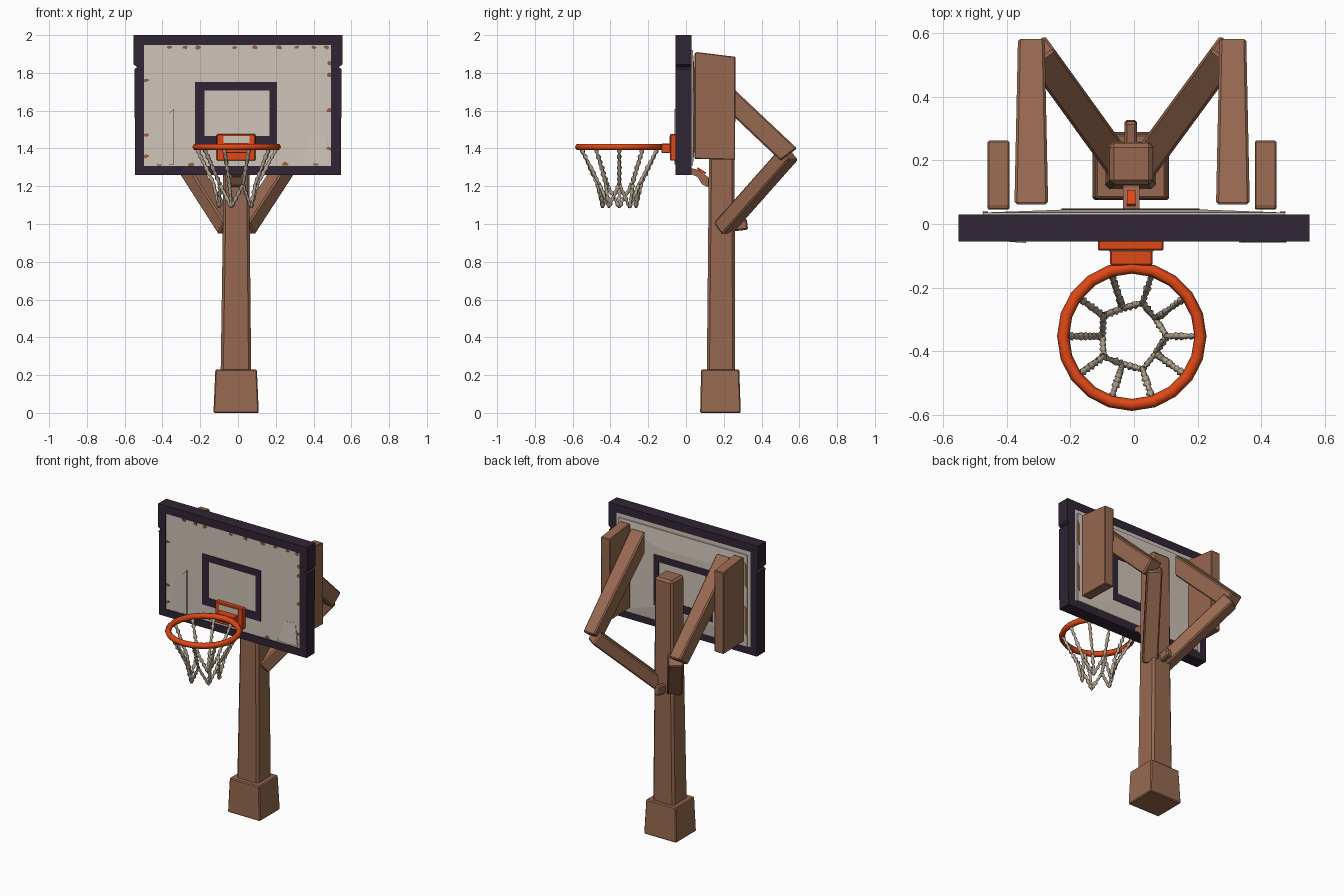
import bpy, bmesh, math, random
from mathutils import Vector

if "Cube" in bpy.data.objects:
    bpy.data.objects.remove(bpy.data.objects["Cube"])
random.seed(4)


def material(name, rgb):
    m = bpy.data.materials.new(name)
    m.diffuse_color = (*rgb, 1)
    m.use_nodes = True
    m.node_tree.nodes["Principled BSDF"].inputs["Base Color"].default_value = m.diffuse_color
    return m


BROWN = material("brown_steel", (0.31, 0.14, 0.08))
PURPLE = material("dark_purple", (0.03, 0.018, 0.035))
CREAM = material("cream_board", (0.62, 0.55, 0.48))
ORANGE = material("orange_rim", (0.74, 0.065, 0.008))
ROPE = material("tan_rope", (0.46, 0.38, 0.29))
RUST = material("rust_chip", (0.30, 0.11, 0.045))


def skin(name, loops, mat, closed=False, smooth=False, bevel=0):
    """Bridge equal-length loops of points, capping the ends unless closed."""
    bm = bmesh.new()
    rings = [[bm.verts.new(p) for p in lp] for lp in loops]
    n = len(rings[0])
    pairs = list(zip(rings, rings[1:])) + ([(rings[-1], rings[0])] if closed else [])
    for a, b in pairs:
        for i in range(n):
            j = (i + 1) % n
            bm.faces.new((a[i], a[j], b[j], b[i]))
    if not closed:
        bm.faces.new(rings[0])
        bm.faces.new(rings[-1])
    bmesh.ops.recalc_face_normals(bm, faces=bm.faces)
    for f in bm.faces:
        f.smooth = smooth
    me = bpy.data.meshes.new(name)
    bm.to_mesh(me)
    bm.free()
    ob = bpy.data.objects.new(name, me)
    bpy.context.collection.objects.link(ob)
    me.materials.append(mat)
    if bevel:
        md = ob.modifiers.new("bevel", 'BEVEL')
        md.width, md.segments = bevel, 1
    return ob


def rect(x0, x1, y0, y1, z):
    return [(x0, y0, z), (x1, y0, z), (x1, y1, z), (x0, y1, z)]


def box(name, x0, x1, y0, y1, z0, z1, mat, bevel=0):
    return skin(name, [rect(x0, x1, y0, y1, z0), rect(x0, x1, y0, y1, z1)], mat, bevel=bevel)


def side_prism(name, yz, x0, x1, mat, bevel=0):
    return skin(name, [[(x, y, z) for y, z in yz] for x in (x0, x1)], mat, bevel=bevel)


def front_prism(name, xz, y0, y1, mat):
    return skin(name, [[(x, y, z) for x, z in xz] for y in (y0, y1)], mat)


def beam(name, p, q, w, h, mat, bevel=0):
    p, q = Vector(p), Vector(q)
    d = (q - p).normalized()
    u = d.cross(Vector((0, 0, 1))).normalized()
    v = u.cross(d)
    return skin(name, [[c + u * a * w / 2 + v * b * h / 2 for a, b in
                ((-1, -1), (1, -1), (1, 1), (-1, 1))] for c in (p, q)], mat, bevel=bevel)


def rope(name, pts, r):
    """Knobbly five-sided cord along a polyline."""
    loops = []
    pts = [Vector(p) for p in pts]
    for k, (a, b) in enumerate(zip(pts, pts[1:])):
        d = (b - a).normalized()
        u = d.cross(Vector((0.3, 0.2, 0.9))).normalized()
        v = d.cross(u)
        n = max(3, int((b - a).length / 0.016))
        for i in range(0 if k == 0 else 1, n + 1):
            rad = r * (1.3 if i % 2 else 0.7) * random.uniform(0.85, 1.2)
            c = a.lerp(b, i / n)
            loops.append([c + (u * math.cos(t) + v * math.sin(t)) * rad
                          for t in (2 * math.pi * s / 5 for s in range(5))])
    return skin(name, loops, ROPE, smooth=True)


# --- Post and foot
skin("foot", [rect(-.13, .11, .075, .29, 0), rect(-.12, .10, .08, .282, .23)], BROWN, bevel=.006)
skin("post", [rect(-.092, .07, .11, .26, .2), rect(-.08, .062, .118, .258, 1.0),
              rect(-.077, .06, .125, .255, 1.72)], BROWN, bevel=.014)

# --- Folding support arms and side plates
for s, tag in ((1, "right"), (-1, "left")):
    cx = s * .317 - .006
    skin("upper_arm_" + tag, [
        [(cx - w, y, z0), (cx + w, y, z0), (cx + w, y2, z1), (cx - w, y2, z1)]
        for w, y, z0, y2, z1 in ((.053, .062, 1.75, .062, 1.895),
                                 (.042, .50, 1.335, .588, 1.40))], BROWN, bevel=.008)
    beam("lower_arm_" + tag, (s * .30 - .005, .545, 1.37), (s * .045 - .007, .195, .975),
         .095, .085, BROWN, bevel=.008)
    px = s * .42 - .006
    side_prism("side_plate_" + tag, [(.045, 1.345), (.26, 1.34), (.262, 1.885), (.06, 1.91),
                                     (.045, 1.905)], px - .034, px + .034, BROWN, bevel=.004)

# --- Bolt behind the post and bracket under the board
beam("rear_bolt", (-.01, .24, .99), (-.01, .325, 1.0), .04, .06, BROWN, bevel=.008)
side_prism("lower_bracket", [(.03, 1.262), (.06, 1.25), (.085, 1.21), (.115, 1.195),
                             (.13, 1.22), (.115, 1.25), (.07, 1.285), (.03, 1.295)],
           -.035, .018, BROWN)
beam("bracket_pad", (-.009, .06, 1.296), (-.009, .105, 1.268), .026, .01, ORANGE)

# --- Board frame with a small notch on each side
outer = [(-.545, 1.26), (.545, 1.26), (.548, 1.82), (.535, 1.83), (.552, 1.845),
         (.552, 2.0), (-.552, 2.0), (-.552, 1.845), (-.535, 1.83), (-.548, 1.82)]
inner = [(max(-.497, min(.493, x)), max(1.308, min(1.947, z))) for x, z in outer]
skin("board_frame", [[(x, y, z) for x, z in lp] for lp, y in
     ((outer, -.055), (outer, .03), (inner, .03), (inner, -.055))], PURPLE, closed=True)

# --- Cream board, with a shallow raised back
box("board_panel", -.5, .5, -.05, .028, 1.3, 1.95, CREAM)
skin("board_back", [
    [(-.475, .026, 1.31), (.475, .026, 1.31), (.475, .026, 1.92), (-.475, .026, 1.92)],
    [(-.475, .036, 1.31), (.475, .036, 1.31), (.475, .036, 1.92), (-.475, .036, 1.92)],
    [(-.2, .046, 1.4), (.2, .046, 1.4), (.2, .046, 1.8), (-.2, .046, 1.8)]], CREAM)

# --- Cracked, lifted pieces of the board surface
for name, a, b, c, d in (
        ("left_crack", (-.44, 1.50), (-.34, 1.61), (-.34, 1.315), (-.45, 1.315)),
        ("right_crack", (.33, 1.32), (.38, 1.46), (.46, 1.47), (.48, 1.32))):
    lift = (-.051, -.060) if name == "left_crack" else (-.058, -.051)
    pts = [(a, lift[0]), (b, lift[1]), (c, lift[1]), (d, lift[0])]
    skin(name, [[(x, -.048, z) for (x, z), y in pts], [(x, y, z) for (x, z), y in pts]], CREAM)


# --- Target square, painted on front and back
def target(name, y0, y1):
    o = [(-.228, 1.412), (.206, 1.412), (.206, 1.752), (-.228, 1.752)]
    i = [(-.178, 1.465), (.168, 1.465), (.168, 1.708), (-.178, 1.708)]
    skin(name, [[(x, y, z) for x, z in lp] for lp, y in
         ((o, y0), (o, y1), (i, y1), (i, y0))], PURPLE, closed=True)


target("target_front", -.054, -.048)
target("target_back", .04, .049)

# --- Rust chips round the edge of the board
spots = [(x, 1.935) for x in (-.36, -.28, -.21, -.02, .09, .22, .31, .40, .47)]
spots += [(x, 1.315) for x in (-.42, -.25, .25, .41)]
spots += [(-.487, z) for z in (1.76, 1.47, 1.36)] + [(.483, z) for z in (1.85, 1.79, 1.6, 1.4)]
for k, (x, z) in enumerate(spots):
    ring = [(x + math.cos(t) * random.uniform(.009, .02), z + math.sin(t) * random.uniform(.006, .015))
            for t in (math.tau * i / 7 for i in range(7))]
    front_prism(f"rust_chip_{k}", ring, -.053, -.048, RUST)
for s in (-1, 1):
    for z, h in ((1.38, .2), (1.70, .17)):
        x = s * .468
        front_prism("back_rust_strip", [(x - .009, z), (x + .009, z + .02), (x + .007, z + h),
                                        (x - .009, z + h - .03)], .034, .039, RUST)

# --- Rim and its mount
box("rim_mount_plate", -.113, .093, -.084, -.05, 1.335, 1.477, ORANGE, bevel=.005)
box("rim_mount_label_patch", -.078, .062, -.087, -.08, 1.428, 1.465, CREAM)
box("rim_bracket", -.075, .058, -.13, -.08, 1.375, 1.425, ORANGE, bevel=.004)
CX, CY = -.007, -.353
bpy.ops.mesh.primitive_torus_add(major_segments=20, minor_segments=6, major_radius=.216,
                                 minor_radius=.019, location=(CX, CY, 1.408))
rim = bpy.context.object
rim.name = "rim"
rim.data.materials.append(ORANGE)
for f in rim.data.polygons:
    f.use_smooth = True


# --- Net: alternate cords reach the tips, the others fork to both neighbours
def ring_pt(deg, r, z):
    t = math.radians(deg)
    return (CX + r * math.cos(t), CY + r * math.sin(t), z)


for i in range(10):
    a = i * 36
    top, mid = ring_pt(a, .212, 1.40), ring_pt(a, .11, 1.21)
    if i % 2:
        rope(f"net_cord_{i}", [top, ring_pt(a, .125, 1.22), ring_pt(a, .092, 1.085)], .0095)
    else:
        rope(f"net_cord_{i}", [top, mid], .0095)
        for s in (-1, 1):
            rope(f"net_fork_{i}", [mid, ring_pt(a + s * 36, .092, 1.09)], .009)
